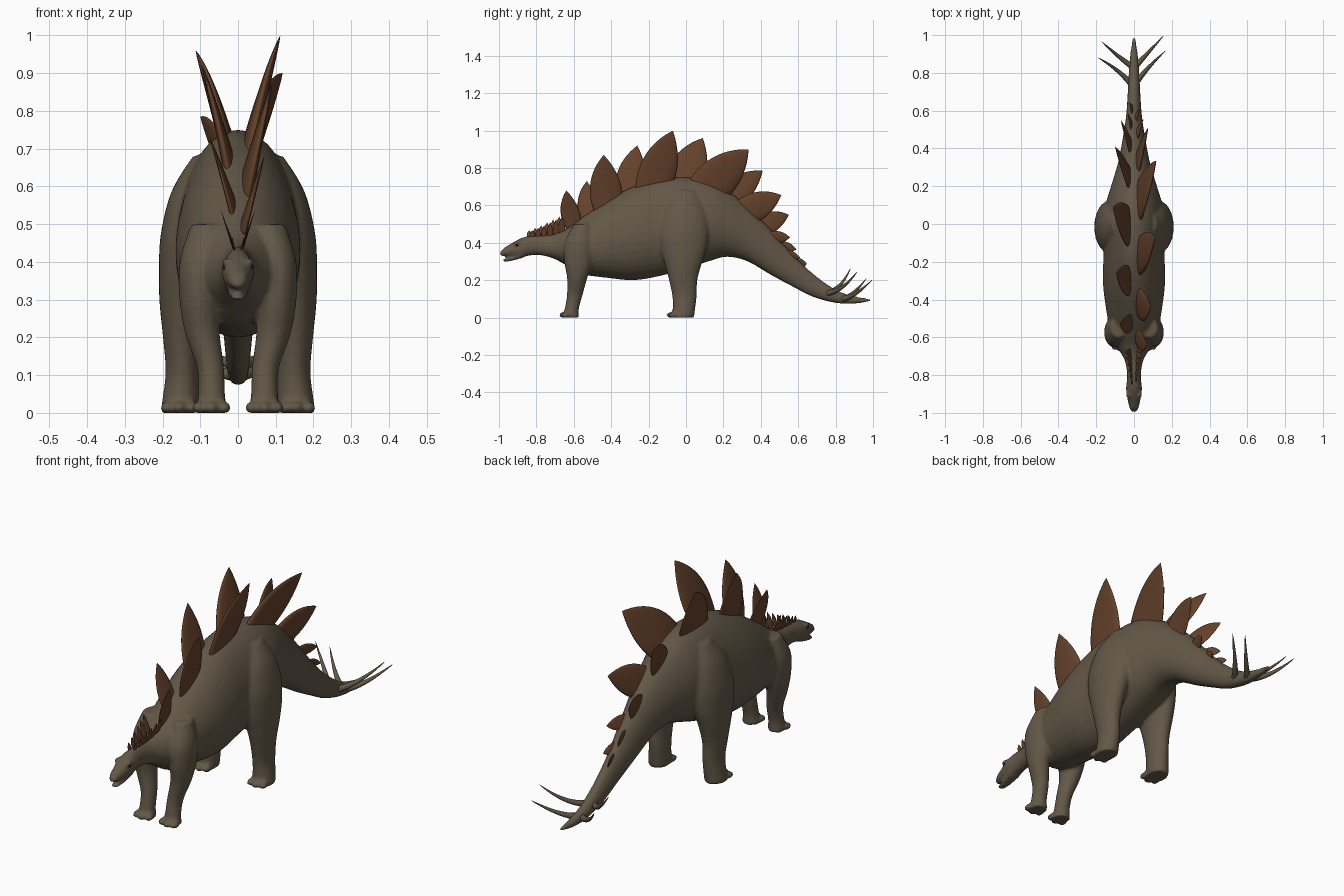
import bpy, bmesh, math
from mathutils import Vector

cube = bpy.data.objects.get("Cube")
if cube:
    bpy.data.objects.remove(cube)


def material(name, rgb):
    m = bpy.data.materials.new(name)
    m.use_nodes = True
    m.diffuse_color = (*rgb, 1)
    m.node_tree.nodes["Principled BSDF"].inputs["Base Color"].default_value = (*rgb, 1)
    return m


hide = material("grey brown hide", (0.125, 0.097, 0.064))
rust = material("rust brown plate", (0.13, 0.054, 0.024))
dark = material("dark eye", (0.015, 0.011, 0.008))


def finish(bm, name, mat):
    bmesh.ops.recalc_face_normals(bm, faces=bm.faces)
    mesh = bpy.data.meshes.new(name)
    bm.to_mesh(mesh)
    bm.free()
    mesh.materials.append(mat)
    mesh.shade_smooth()
    obj = bpy.data.objects.new(name, mesh)
    bpy.context.collection.objects.link(obj)
    return obj


def loft(bm, rings):
    """Skin closed rings of points and cap both ends."""
    rows = [[bm.verts.new(p) for p in ring] for ring in rings]
    n = len(rows[0])
    for a, b in zip(rows, rows[1:]):
        for i in range(n):
            j = (i + 1) % n
            bm.faces.new((a[i], a[j], b[j], b[i]))
    bm.faces.new(rows[0])
    bm.faces.new(rows[-1])


def smooth_rows(rows, steps=5):
    """Catmull-Rom interpolation through rows of numbers."""
    pts = [Vector(r) for r in rows]
    pts = [pts[0]] + pts + [pts[-1]]
    out = []
    for a, b, c, d in zip(pts, pts[1:], pts[2:], pts[3:]):
        for k in range(steps):
            t = k / steps
            out.append(b + (c - a) * (t / 2) + (a * 2 - b * 5 + c * 4 - d) * (t * t / 2)
                       + (b * 3 - a - c * 3 + d) * (t ** 3 / 2))
    return out + [pts[-1]]


def circle(n):
    return [(math.cos(math.tau * i / n), math.sin(math.tau * i / n)) for i in range(n)]


def along_y(bm, rows):
    """Loft of rows (y, top, bottom, half width), narrowing towards the top."""
    loft(bm, [[(w * c * (1 - 0.1 * s), y, (top + low) / 2 + s * (top - low) / 2)
               for c, s in circle(32)] for y, top, low, w in smooth_rows(rows)])


def along_z(bm, rows, side):
    """Loft of rows (z, x, y, x radius, y radius)."""
    loft(bm, [[(side * (x + rx * c), y + ry * s, z) for c, s in circle(24)]
              for z, x, y, rx, ry in smooth_rows(rows)])


def ball(bm, centre, size):
    made = bmesh.ops.create_uvsphere(bm, u_segments=16, v_segments=10, radius=1)
    for v in made["verts"]:
        v.co = Vector(centre) + Vector(a * b for a, b in zip(v.co, size))


# Trunk, neck, head and tail
trunk = [
    (-0.995, 0.35, 0.328, 0.014), (-0.97, 0.375, 0.33, 0.026), (-0.92, 0.405, 0.325, 0.036),
    (-0.87, 0.43, 0.325, 0.042), (-0.8, 0.44, 0.335, 0.036), (-0.72, 0.445, 0.32, 0.05),
    (-0.65, 0.47, 0.285, 0.09), (-0.57, 0.525, 0.235, 0.125), (-0.4, 0.64, 0.21, 0.155),
    (-0.28, 0.7, 0.2, 0.165), (-0.15, 0.74, 0.22, 0.16), (0, 0.75, 0.26, 0.16),
    (0.12, 0.73, 0.3, 0.145), (0.22, 0.68, 0.325, 0.115), (0.33, 0.595, 0.3, 0.083),
    (0.45, 0.475, 0.23, 0.06), (0.57, 0.34, 0.165, 0.042), (0.68, 0.235, 0.11, 0.034),
    (0.8, 0.15, 0.078, 0.028), (0.9, 0.115, 0.074, 0.02), (0.99, 0.1, 0.087, 0.007),
]
jaw = [(-0.982, 0.312, 0.297, 0.014), (-0.94, 0.322, 0.302, 0.025), (-0.87, 0.36, 0.32, 0.034)]

# Legs, from the top of the limb to the sole
hind_leg = [
    (0.68, 0.07, 0, 0.05, 0.06), (0.59, 0.102, -0.01, 0.073, 0.115),
    (0.48, 0.127, -0.015, 0.077, 0.138), (0.38, 0.14, -0.015, 0.07, 0.128),
    (0.29, 0.148, -0.015, 0.06, 0.1), (0.2, 0.15, -0.015, 0.049, 0.076),
    (0.11, 0.148, -0.008, 0.044, 0.065), (0.04, 0.152, -0.012, 0.048, 0.06),
    (0, 0.155, -0.018, 0.05, 0.062),
]
fore_leg = [
    (0.5, 0.08, -0.55, 0.045, 0.05), (0.4, 0.1, -0.57, 0.055, 0.078),
    (0.3, 0.102, -0.575, 0.053, 0.076), (0.21, 0.094, -0.582, 0.046, 0.054),
    (0.12, 0.073, -0.595, 0.036, 0.042), (0.05, 0.07, -0.61, 0.036, 0.038),
    (0, 0.07, -0.615, 0.042, 0.043),
]

bm = bmesh.new()
along_y(bm, trunk)
along_y(bm, jaw)
for side in (-1, 1):
    for leg, reach in ((hind_leg, 0.062), (fore_leg, 0.04)):
        along_z(bm, leg, side)
        sole = leg[-1]
        for k in (-1, 0, 1):  # toes
            ball(bm, (side * (sole[1] + 0.034 * k), sole[2] - reach + 0.012 * abs(k), 0.013),
                 (0.018, 0.026, 0.017))
    ball(bm, (side * 0.031, -0.9, 0.4), (0.012, 0.025, 0.01))  # brow
    ball(bm, (side * 0.014, -0.968, 0.365), (0.008, 0.014, 0.008))  # nostril ridge
for v in bm.verts:
    v.co.z = max(v.co.z, 0)
body = finish(bm, "body", hide)
remesh = body.modifiers.new("fuse", "REMESH")
remesh.mode = "VOXEL"
remesh.voxel_size = 0.008
remesh.use_smooth_shade = True
relax = body.modifiers.new("relax", "SMOOTH")
relax.factor = 0.5
relax.iterations = 6

for side, label in ((1, "left"), (-1, "right")):
    bm = bmesh.new()
    ball(bm, (side * 0.036, -0.903, 0.388), (0.005, 0.008, 0.007))
    finish(bm, label + "_eye", dark)


def bezier(a, b, c, t):
    return a * (1 - t) ** 2 + b * (2 * t * (1 - t)) + c * t * t


def plate(name, side, front, back, tip, base_x, tip_x, mat=rust):
    """Leaf plate: bulging front and back edges meeting at a swept tip, given as (y, z)."""
    a, b, p = Vector(front), Vector(back), Vector(tip)
    fwd, aft = p - a, p - b
    ctrl_a = a + fwd * 0.5 + Vector((-fwd.y, fwd.x)) * 0.27
    ctrl_b = b + aft * 0.45 + Vector((aft.y, -aft.x)) * 0.16
    thick = 0.1 * (b - a).length
    rings = []
    for k in range(17):
        t = -0.12 + 1.115 * k / 16
        e, f = bezier(a, ctrl_a, p, t), bezier(b, ctrl_b, p, t)
        mid, half = (e + f) / 2, (f - e) / 2
        x = base_x + (tip_x - base_x) * t
        rings.append([(side * (x + thick * (1 - t) ** 0.7 * s), *(mid + half * c))
                      for c, s in circle(16)])
    bm = bmesh.new()
    loft(bm, rings)
    finish(bm, name, mat)


# Back plates, alternating left and right from shoulder to tail
back_plates = [
    ((-0.65, 0.49), (-0.56, 0.53), (-0.64, 0.68), 0.02, 0.07),
    ((-0.57, 0.54), (-0.48, 0.59), (-0.53, 0.73), 0.02, 0.075),
    ((-0.5, 0.59), (-0.34, 0.67), (-0.44, 0.87), 0.03, 0.09),
    ((-0.38, 0.66), (-0.22, 0.71), (-0.26, 0.92), 0.03, 0.095),
    ((-0.27, 0.71), (-0.06, 0.74), (-0.07, 1.0), 0.035, 0.112),
    ((-0.12, 0.74), (0.1, 0.73), (0.09, 0.96), 0.035, 0.112),
    ((0.02, 0.74), (0.25, 0.67), (0.335, 0.9), 0.035, 0.118),
    ((0.19, 0.69), (0.31, 0.61), (0.41, 0.785), 0.03, 0.1),
    ((0.28, 0.63), (0.4, 0.52), (0.51, 0.655), 0.025, 0.075),
    ((0.38, 0.54), (0.46, 0.45), (0.55, 0.55), 0.022, 0.07),
    ((0.45, 0.46), (0.51, 0.4), (0.555, 0.43), 0.02, 0.05),
    ((0.5, 0.41), (0.55, 0.35), (0.59, 0.365), 0.015, 0.035),
    ((0.54, 0.36), (0.59, 0.31), (0.61, 0.32), 0.012, 0.03),
    ((0.58, 0.32), (0.63, 0.27), (0.645, 0.29), 0.01, 0.025),
]
for i, spec in enumerate(back_plates):
    plate(f"back_plate_{i + 1}", 1 - 2 * (i % 2), *spec)

# Small paired neck plates growing towards the shoulder
for i in range(6):
    y, height = -0.83 + 0.032 * i, 0.03 + 0.013 * i
    z = 0.436 + 0.003 * max(0, i - 2)
    for side, label in ((1, "left"), (-1, "right")):
        shift = 0.008 * side
        plate(f"{label}_neck_plate_{i + 1}", side, (y + shift - 0.013, z), (y + shift + 0.014, z),
              (y + shift, z + height), 0.01 + 0.001 * i, 0.016 + 0.006 * i)

# Tail spikes, curving outwards, back and up
spikes = [
    ("left_front_spike", (0.005, 0.74, 0.13), (0.07, 0.83, 0.13), (0.165, 0.915, 0.245)),
    ("right_front_spike", (-0.005, 0.73, 0.13), (-0.08, 0.82, 0.13), (-0.19, 0.88, 0.265)),
    ("left_rear_spike", (0.003, 0.83, 0.1), (0.06, 0.89, 0.1), (0.155, 0.995, 0.2)),
    ("right_rear_spike", (-0.003, 0.83, 0.1), (-0.08, 0.88, 0.1), (-0.17, 0.965, 0.21)),
]
for name, root, bend, tip in spikes:
    a, b, c = Vector(root), Vector(bend), Vector(tip)
    rings = []
    for k in range(15):
        t = k / 14
        frame = ((b - a) * (1 - t) + (c - b) * t).to_track_quat("Z", "Y")
        r = 0.001 + 0.016 * (1 - t) ** 0.8
        rings.append([bezier(a, b, c, t) + frame @ Vector((r * u, r * v, 0))
                      for u, v in circle(12)])
    bm = bmesh.new()
    loft(bm, rings)
    finish(bm, name, hide)
